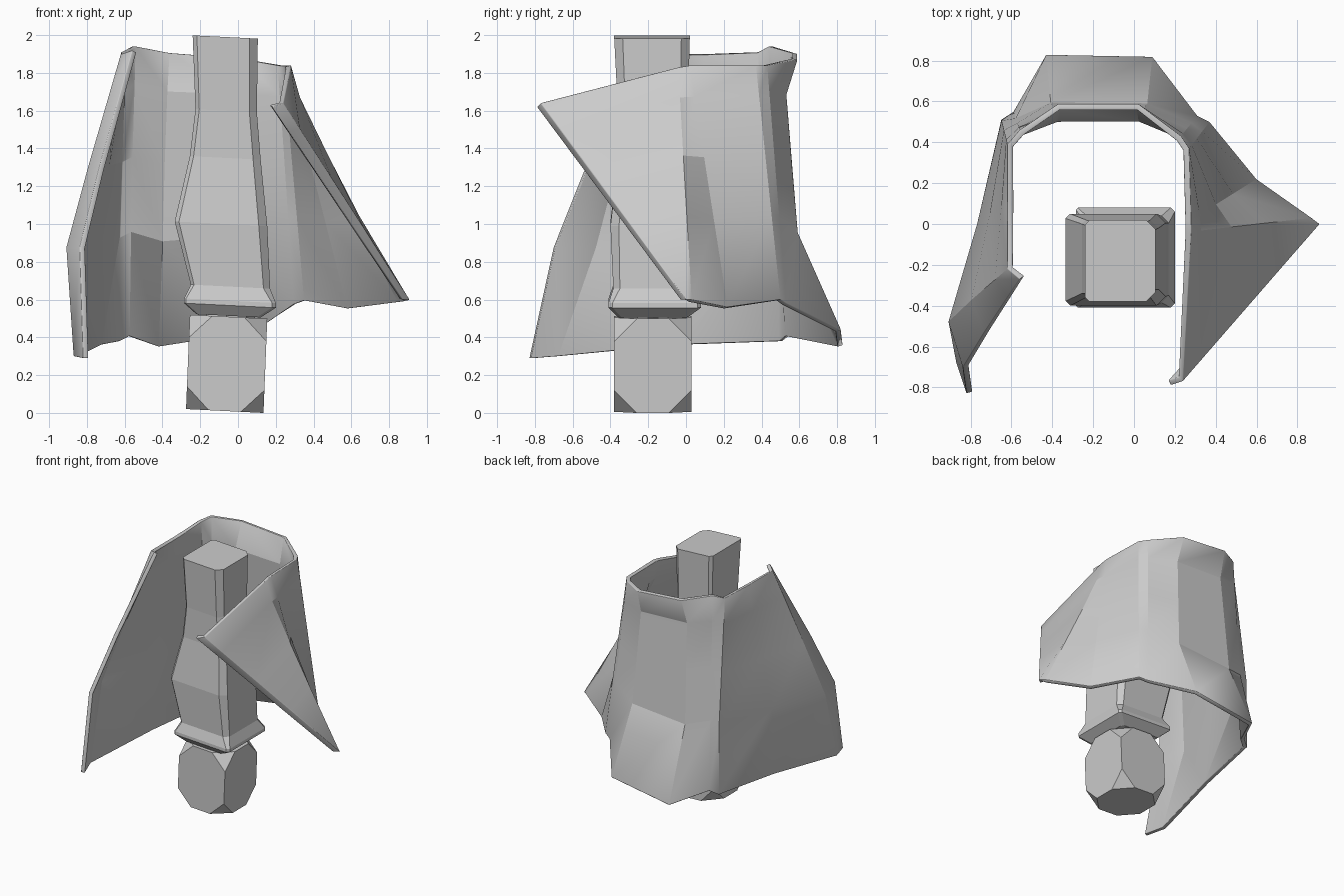
import bpy, bmesh
from math import radians
from mathutils import Vector, Matrix

cube = bpy.data.objects.get("Cube")
if cube:
    bpy.data.objects.remove(cube)

grey = bpy.data.materials.new("plain grey")
grey.use_nodes = True
grey.diffuse_color = (0.6, 0.6, 0.6, 1)
grey.node_tree.nodes["Principled BSDF"].inputs["Base Color"].default_value = grey.diffuse_color


def add_object(name, bm, smooth_angle=None):
    """Turn a bmesh into a grey object, optionally smoothed below an angle."""
    mesh = bpy.data.meshes.new(name)
    bm.to_mesh(mesh)
    bm.free()
    mesh.materials.append(grey)
    obj = bpy.data.objects.new(name, mesh)
    bpy.context.collection.objects.link(obj)
    if smooth_angle:
        bpy.ops.object.select_all(action="DESELECT")
        obj.select_set(True)
        bpy.context.view_layer.objects.active = obj
        bpy.ops.object.shade_smooth_by_angle(angle=radians(smooth_angle))
    return obj


def point_at(path, t):
    """Point on a falling path at fraction t of its height."""
    z = path[0][2] + (path[-1][2] - path[0][2]) * t
    for a, b in zip(path, path[1:]):
        if z >= b[2] - 1e-6:
            return Vector(a).lerp(Vector(b), (a[2] - z) / (a[2] - b[2]))
    return Vector(path[-1])


def tilt(p):
    """The core leans slightly down towards its left."""
    return Vector((p[0], p[1], p[2] - 0.05 * (p[0] + 0.07)))


# Wrap-around shell: folds running from the top rim to the bottom hem
folds = [
    [(-.56, -.27, 1.92), (-.84, -.69, .93), (-.82, -.83, .29)],   # right lip
    [(-.62, -.22, 1.9), (-.91, -.47, .9), (-.87, -.68, .3)],      # right front
    [(-.62, .1, 1.9), (-.77, 0, .9), (-.75, -.05, .36)],          # right side
    [(-.62, .39, 1.91), (-.65, .51, .9), (-.65, .51, .38)],       # right rear
    [(-.56, .46, 1.94), (-.59, .55, .41)],
    [(-.37, .59, 1.9), (-.38, .53, 1.7), (-.41, .6, .85), (-.43, .83, .36)],
    [(.02, .59, 1.87), (.03, .53, 1.68), (.07, .6, .85), (.09, .82, .44)],
    [(.23, .43, 1.84), (.31, .53, .58)],                          # left rear
    [(.27, .37, 1.84), (.37, .5, .6)],
    [(.28, .02, 1.84), (.6, .22, .56)],                           # left side
    [(.28, -.04, 1.83), (.34, -.03, 1.63), (.87, .03, .6)],       # left fold
    [(.24, -.77, 1.64), (.91, 0, .6)],                            # left flap
    [(.18, -.79, 1.62), (.87, -.03, .6)],                         # left lip
]
levels = (0, .13, .38, .64, 1)
bm = bmesh.new()
grid = [[bm.verts.new(point_at(fold, t)) for t in levels] for fold in folds]
for left, right in zip(grid, grid[1:]):
    for i in range(len(levels) - 1):
        bm.faces.new((left[i], left[i + 1], right[i + 1], right[i]))
shell = add_object("wrap_shell", bm, 18)
solid = shell.modifiers.new("thickness", "SOLIDIFY")
solid.thickness = 0.03
solid.offset = 1      # grow towards the core
soft = shell.modifiers.new("soft rim", "BEVEL")
soft.width = 0.006
soft.segments = 2
soft.limit_method = "ANGLE"
soft.angle_limit = radians(60)

# Core shaft: chamfered rectangles stacked from top to collar
sections = [  # z, x range, y range, chamfer
    (1.99, -.24, .105, -.38, .02, .045),
    (1.6, -.225, .1, -.36, .01, .04),
    (1.35, -.255, .12, -.36, .02, .04),
    (1.0, -.335, .155, -.4, .05, .045),
    (.67, -.25, .17, -.385, .04, .035),
    (.595, -.285, .2, -.41, .08, .02),
    (.57, -.285, .2, -.41, .08, .02),
    (.515, -.22, .12, -.36, .01, .02),
]
bm = bmesh.new()
rings = []
for z, x0, x1, y0, y1, c in sections:
    d = c / 2      # the right side has narrower chamfers
    outline = [(x0 + d, y0), (x1 - c, y0), (x1, y0 + c), (x1, y1 - c),
               (x1 - c, y1), (x0 + d, y1), (x0, y1 - d), (x0, y0 + d)]
    rings.append([bm.verts.new(tilt((x, y, z))) for x, y in outline])
for upper, lower in zip(rings, rings[1:]):
    for i in range(len(upper)):
        j = (i + 1) % len(upper)
        bm.faces.new((upper[i], lower[i], lower[j], upper[j]))
bm.faces.new(rings[0])
bm.faces.new(rings[-1][::-1])
bmesh.ops.recalc_face_normals(bm, faces=bm.faces[:])
add_object("core_shaft", bm)

# Neck joining collar and end block
bm = bmesh.new()
bmesh.ops.create_cone(bm, cap_ends=True, segments=8, radius1=.15, radius2=.15, depth=.08,
                      matrix=Matrix.Translation((-.06, -.175, .51)))
add_object("neck", bm)

# End block: a box with its corners cut off
bm = bmesh.new()
bmesh.ops.create_cube(bm, size=1)
for v in bm.verts:
    p = v.co * Vector((.41, .41, .5))
    v.co = tilt(p + Vector((-.06 + .04 * p.z, -.175, .26)))
bmesh.ops.bevel(bm, geom=bm.verts[:], offset=.12, segments=1, affect="VERTICES")
add_object("end_block", bm)
